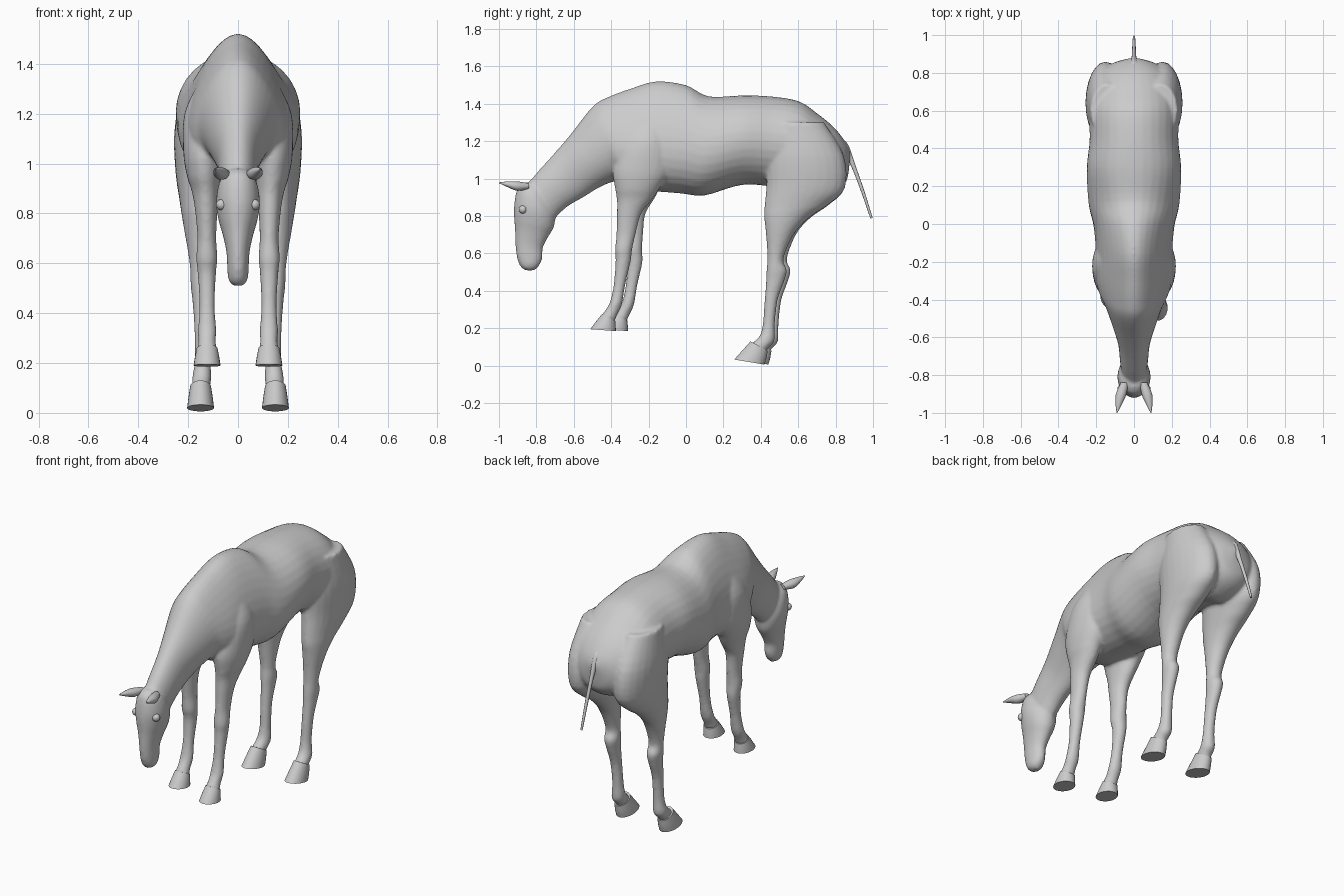
import bpy, bmesh, math

coat = bpy.data.materials.new("grey coat")
coat.diffuse_color = (0.6, 0.6, 0.6, 1)


def smooth_sections(rows, steps):
    """Catmull-Rom interpolation between cross-sections."""
    out = []
    for i in range(len(rows) - 1):
        a, b, c, d = (rows[max(i - 1, 0)], rows[i], rows[i + 1],
                      rows[min(i + 2, len(rows) - 1)])
        for s in range(steps):
            t = s / steps
            out.append([0.5 * (2 * q + (r - p) * t + (2 * p - 5 * q + 4 * r - u) * t * t
                               + (3 * q - p - 3 * r + u) * t ** 3)
                        for p, q, r, u in zip(a, b, c, d)])
    return out + [list(rows[-1])]


def loft(bm, rows, side=1, shift=0, top=0.95, steps=4, n=24):
    """Rows: y, z of one edge, y, z of the opposite edge, x centre, half width, egg.
    shift slides the lower part of a limb along y."""
    rings = []
    for y1, z1, y2, z2, xc, w, egg in smooth_sections(rows, steps):
        cy, cz, hy, hz = (y1 + y2) / 2, (z1 + z2) / 2, (y1 - y2) / 2, (z1 - z2) / 2
        cy += shift * min(max((top - cz) / 0.4, 0), 1)
        ring = []
        for k in range(n):
            c, s = math.cos(math.tau * k / n), math.sin(math.tau * k / n)
            ring.append(bm.verts.new((side * (xc + w * s * (1 - egg * c)),
                                      cy + hy * c, cz + hz * c)))
        rings.append(ring)
    for a, b in zip(rings, rings[1:]):
        for k in range(n):
            bm.faces.new((a[k], a[(k + 1) % n], b[(k + 1) % n], b[k]))
    bm.faces.new(rings[0])
    bm.faces.new(rings[-1][::-1])


def finish(bm, name):
    bmesh.ops.recalc_face_normals(bm, faces=bm.faces)
    me = bpy.data.meshes.new(name)
    bm.to_mesh(me)
    bm.free()
    me.materials.append(coat)
    ob = bpy.data.objects.new(name, me)
    bpy.context.collection.objects.link(ob)
    bpy.ops.object.select_all(action='DESELECT')
    ob.select_set(True)
    bpy.context.view_layer.objects.active = ob
    bpy.ops.object.shade_smooth_by_angle(angle=math.radians(40))
    return ob


# Torso and neck, rump to poll
torso = [
    (.88, 1.14, .87, 1.04, 0, .03, 0), (.85, 1.2, .855, .98, 0, .11, 0),
    (.79, 1.275, .80, .93, 0, .185, 0), (.70, 1.35, .70, .90, 0, .225, 0),
    (.60, 1.415, .60, .93, 0, .238, 0), (.45, 1.44, .44, .96, 0, .235, 0),
    (.30, 1.445, .29, .965, 0, .25, 0), (.12, 1.44, .10, .91, 0, .24, .1),
    (0, 1.50, -.02, .92, 0, .21, .2), (-.16, 1.52, -.14, .93, 0, .195, .3),
    (-.30, 1.48, -.26, .94, 0, .195, .35), (-.42, 1.435, -.34, .965, 0, .175, .3),
    (-.50, 1.385, -.38, .985, 0, .15, .2), (-.61, 1.246, -.46, .955, 0, .115, .1),
    (-.70, 1.14, -.55, .90, 0, .085, 0), (-.79, 1.04, -.635, .85, 0, .075, 0),
    (-.85, .97, -.70, .79, 0, .068, 0)]

# Head, poll to muzzle
head = [
    (-.86, .98, -.80, .97, 0, .04, 0), (-.90, .95, -.73, .90, 0, .075, 0),
    (-.918, .87, -.70, .82, 0, .088, 0), (-.92, .80, -.705, .745, 0, .078, 0),
    (-.915, .73, -.735, .69, 0, .06, 0), (-.912, .65, -.765, .63, 0, .046, 0),
    (-.905, .58, -.768, .575, 0, .043, 0), (-.885, .53, -.785, .535, 0, .038, 0),
    (-.86, .51, -.81, .51, 0, .02, 0)]


# Limbs: front y, front z, back y, back z, x centre, half width
front_leg = [
    (-.27, 1.32, -.12, 1.32, .10, .06), (-.34, 1.2, -.08, 1.2, .13, .085),
    (-.39, 1.05, -.08, 1.05, .135, .085), (-.38, .95, -.14, .95, .135, .07),
    (-.37, .89, -.18, .89, .13, .056), (-.37, .81, -.24, .81, .127, .045),
    (-.372, .70, -.27, .70, .125, .038), (-.38, .62, -.288, .62, .125, .043),
    (-.377, .56, -.295, .56, .125, .037), (-.387, .43, -.325, .43, .124, .031),
    (-.407, .34, -.343, .325, .124, .037), (-.43, .30, -.368, .27, .124, .035),
    (-.455, .265, -.385, .23, .124, .041)]
hind_leg = [
    (.46, 1.3, .74, 1.3, .14, .09), (.43, 1.12, .845, 1.12, .15, .106),
    (.43, .97, .85, .95, .15, .10), (.42, .86, .76, .86, .153, .083),
    (.417, .80, .67, .80, .155, .072), (.425, .727, .594, .727, .155, .06),
    (.432, .64, .545, .64, .152, .048), (.435, .57, .52, .56, .15, .041),
    (.43, .51, .54, .51, .148, .042), (.428, .45, .525, .45, .147, .036),
    (.42, .35, .49, .35, .145, .031), (.41, .22, .475, .22, .142, .031),
    (.394, .16, .472, .13, .145, .038), (.365, .13, .437, .09, .148, .037),
    (.345, .115, .43, .07, .15, .04)]
front_hoof = [(-.45, .275, -.378, .24, .124, .042), (-.482, .235, -.376, .21, .124, .049),
              (-.512, .195, -.375, .185, .124, .054)]
hind_hoof = [(.345, .13, .437, .08, .15, .042), (.30, .08, .43, .04, .15, .049),
             (.258, .033, .42, .006, .15, .054)]


def plain(rows):
    return [r + (0,) for r in rows]


# Body: trunk, head and limbs fused into one skin
bm = bmesh.new()
loft(bm, torso, n=32)
loft(bm, head)
for side, front_shift, hind_shift in ((1, 0, 0), (-1, .065, .02)):
    loft(bm, plain(front_leg), side, front_shift)
    loft(bm, plain(hind_leg), side, hind_shift)
body = finish(bm, "body")
fuse = body.modifiers.new("fuse", 'REMESH')
fuse.mode = 'VOXEL'
fuse.voxel_size = 0.01
fuse.use_smooth_shade = True
relax = body.modifiers.new("relax", 'SMOOTH')
relax.factor = 0.5
relax.iterations = 5

# Hooves, ears and eyes on both sides
ear = [(-.84, .975, -.84, .945, .05, .02), (-.90, .985, -.90, .935, .068, .028),
       (-.95, .985, -.95, .953, .08, .018), (-1.0, .98, -1.0, .976, .09, .002)]
for side, label, front_shift, hind_shift in ((1, "right", 0, 0), (-1, "left", .065, .02)):
    for name, rows, shift in (("front_hoof", front_hoof, front_shift),
                              ("hind_hoof", hind_hoof, hind_shift), ("ear", ear, 0)):
        bm = bmesh.new()
        loft(bm, plain(rows), side, shift, top=5 if name == "hind_hoof" else .95)
        finish(bm, f"{label}_{name}")
    bm = bmesh.new()
    bmesh.ops.create_uvsphere(bm, u_segments=16, v_segments=10, radius=.022)
    bmesh.ops.translate(bm, verts=bm.verts, vec=(side * .066, -.872, .835))
    finish(bm, f"{label}_eye")

# Tail: thin tapering strand
tail = [(.83, 1.215, .83, 1.13, 0, .04), (.868, 1.18, .85, 1.13, 0, .018),
        (.91, 1.06, .89, 1.05, 0, .011), (.955, .93, .938, .925, 0, .009),
        (.998, .79, .986, .786, 0, .006)]
bm = bmesh.new()
loft(bm, plain(tail), n=12)
finish(bm, "tail")
